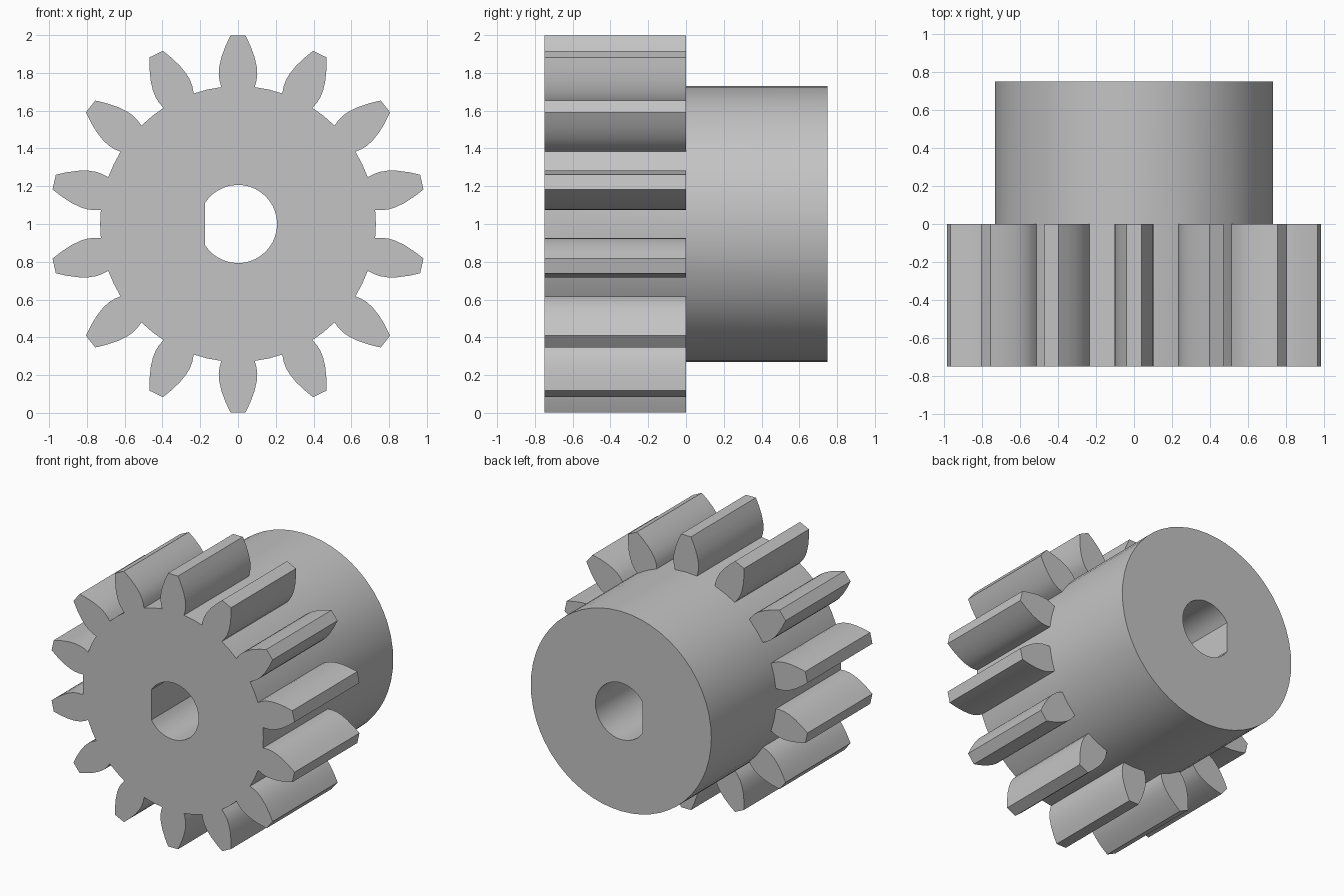
import bpy, bmesh
from math import sin, cos, asin, acos, pi

cube = bpy.data.objects.get("Cube")
if cube:
    bpy.data.objects.remove(cube, do_unlink=True)

TEETH = 14
ROOT = 0.73                       # root circle, also the hub radius
FRONT, STEP, BACK = -0.75, 0.0, 0.75
BORE, FLAT = 0.207, 0.175         # D-shaped bore
# Tooth flank as (radius, half width)
FLANK = [(ROOT, 0.0885), (0.765, 0.098), (0.80, 0.102), (0.84, 0.099),
         (0.89, 0.087), (0.945, 0.066), (0.999, 0.04)]

bm = bmesh.new()


def polar(r, a):
    """Point at angle a from the top of the wheel."""
    return (r * sin(a), 1 + r * cos(a))


def ring(points, y):
    return [bm.verts.new((x, y, z)) for x, z in points]


def wall(points, y0, y1):
    """Closed wall between two copies of a section."""
    a, b = ring(points, y0), ring(points, y1)
    for i in range(len(points)):
        j = (i + 1) % len(points)
        bm.faces.new((a[i], a[j], b[j], b[i]))
    return a, b


def cap(loops, normal):
    """Flat face with a hole, spanned between closed loops."""
    edges = [bm.edges.get((loop[i - 1], loop[i]))
             for loop in loops for i in range(len(loop))]
    bmesh.ops.triangle_fill(bm, use_beauty=True, edges=edges, normal=normal)


# Sections of the toothed wheel, the hub and each tooth
outline, hub, tooth_backs = [], [], []
root_angle = asin(FLANK[0][1] / ROOT)
for k in range(TEETH):
    mid = 2 * pi * k / TEETH
    left = [polar(r, mid - asin(h / r)) for r, h in FLANK]
    right = [polar(r, mid + asin(h / r)) for r, h in reversed(FLANK)]
    under = polar(ROOT, mid)
    gap = polar(ROOT, mid + pi / TEETH)
    outline += left + right + [gap]
    hub += [left[0], under, right[-1], gap]
    tooth_backs.append(left + right + [under])

# Bore section with its flat on the right side
half = acos(FLAT / BORE)
steps = 32
bore = [polar(BORE, -pi / 2 + half + (2 * pi - 2 * half) * i / steps)
        for i in range(steps + 1)]

# Walls, end faces and the exposed backs of the teeth
wheel_front, _ = wall(outline, FRONT, STEP)
_, hub_back = wall(hub, STEP, BACK)
bore_front, bore_back = wall(bore, FRONT, BACK)
cap((wheel_front, bore_front), (0, -1, 0))
cap((hub_back, bore_back), (0, 1, 0))
for section in tooth_backs:
    bm.faces.new(ring(section, STEP))

bmesh.ops.remove_doubles(bm, verts=bm.verts, dist=0.0001)
bmesh.ops.recalc_face_normals(bm, faces=bm.faces)

mesh = bpy.data.meshes.new("pinion_gear")
bm.to_mesh(mesh)
bm.free()
gear = bpy.data.objects.new("pinion_gear", mesh)
bpy.context.collection.objects.link(gear)

# Plain grey material
grey = bpy.data.materials.new("grey")
grey.use_nodes = True
colour = (0.55, 0.55, 0.55, 1)
grey.diffuse_color = colour
grey.node_tree.nodes["Principled BSDF"].inputs["Base Color"].default_value = colour
mesh.materials.append(grey)

bpy.ops.object.select_all(action='DESELECT')
gear.select_set(True)
bpy.context.view_layer.objects.active = gear
bpy.ops.object.shade_smooth_by_angle(angle=pi / 6)
